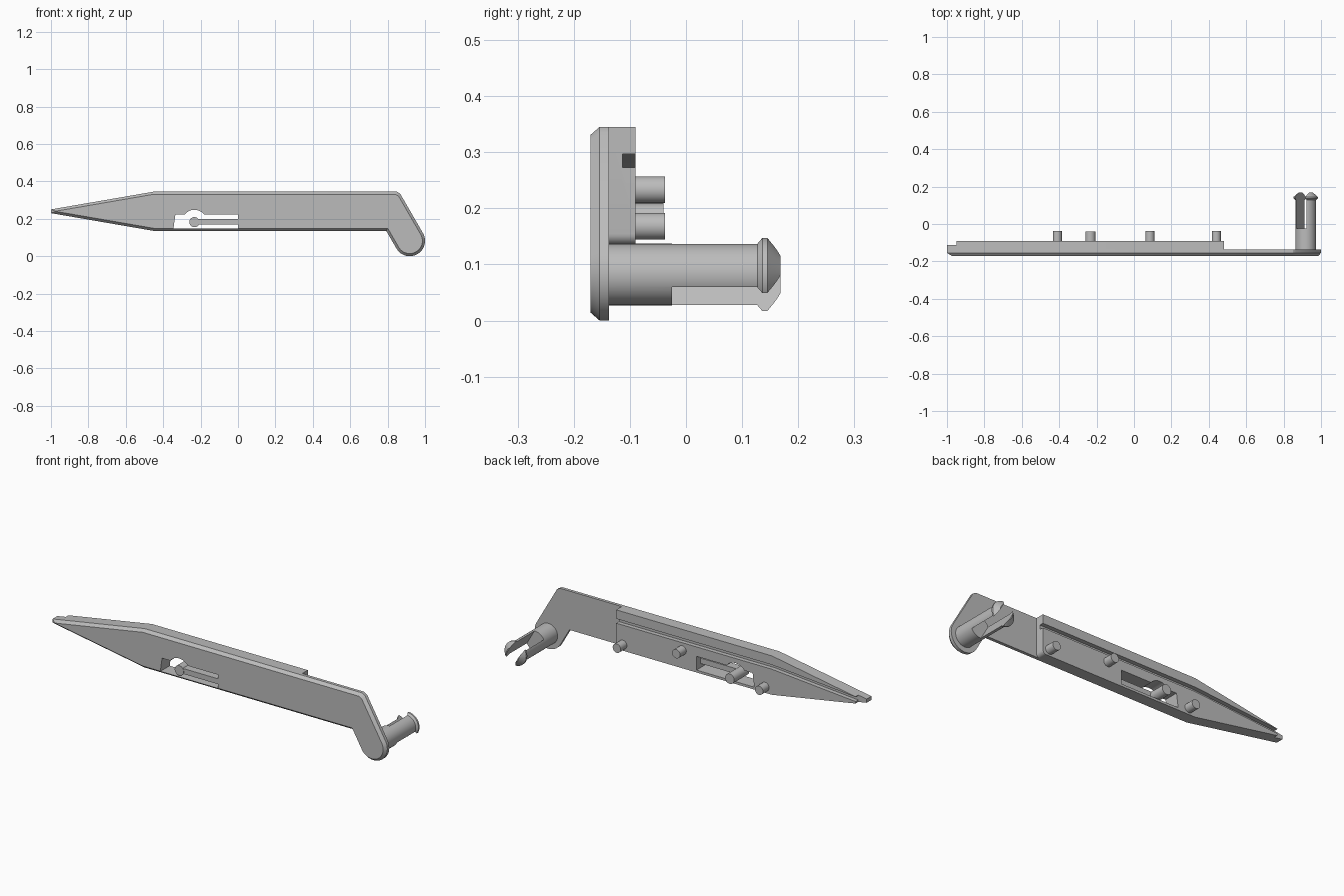
import bpy, bmesh
from math import sin, cos, tan, radians

cube = bpy.data.objects.get("Cube")
if cube:
    bpy.data.objects.remove(cube, do_unlink=True)

grey = bpy.data.materials.new("light grey plastic")
grey.use_nodes = True
colour = (0.5, 0.5, 0.5, 1)
grey.diffuse_color = colour
grey.node_tree.nodes["Principled BSDF"].inputs["Base Color"].default_value = colour


def arc(cx, cz, r, start, end, steps):
    angles = [radians(start + (end - start) * i / steps) for i in range(steps + 1)]
    return [(cx + r * cos(a), cz + r * sin(a)) for a in angles]


def loft(name, rings):
    """Join (y, xz outline) rings into a closed solid."""
    bm = bmesh.new()
    loops = [[bm.verts.new((x, y, z)) for x, z in pts] for y, pts in rings]
    for a, b in zip(loops, loops[1:]):
        for i in range(len(a)):
            j = (i + 1) % len(a)
            bm.faces.new((a[i], a[j], b[j], b[i]))
    bm.faces.new(loops[0])
    bm.faces.new(loops[-1])
    bmesh.ops.remove_doubles(bm, verts=bm.verts, dist=0.00005)
    bmesh.ops.recalc_face_normals(bm, faces=bm.faces)
    mesh = bpy.data.meshes.new(name)
    bm.to_mesh(mesh)
    bm.free()
    mesh.materials.append(grey)
    obj = bpy.data.objects.new(name, mesh)
    bpy.context.collection.objects.link(obj)
    return obj


def prism(name, pts, y0, y1):
    return loft(name, [(y0, pts), (y1, pts)])


def activate(obj):
    bpy.ops.object.select_all(action='DESELECT')
    obj.select_set(True)
    bpy.context.view_layer.objects.active = obj


def cut(obj, cutter):
    activate(obj)
    mod = obj.modifiers.new("cut", 'BOOLEAN')
    mod.operation = 'DIFFERENCE'
    mod.solver = 'EXACT'
    mod.object = cutter
    bpy.ops.object.modifier_apply(modifier=mod.name)


def smooth(obj):
    activate(obj)
    bpy.ops.object.shade_smooth_by_angle(angle=radians(30))


BOTTOM, TOP, SHOULDER = 0.135, 0.345, -0.45
PIVOT_X, PIVOT_Z, PIVOT_R = 0.918, 0.082, 0.082


def plate_outline(d):
    """Face plate outline, inset by d."""
    lo, hi, t = BOTTOM + d, TOP - d, tan(radians(30))
    end = arc(PIVOT_X, PIVOT_Z, PIVOT_R - d, -150, 30, 24)
    inner_x = end[0][0] - (lo - end[0][1]) * t
    outer_x = end[-1][0] - (hi - end[-1][1]) * t
    tip_x, half = (-1, 0.01) if d == 0 else (-0.975, 0.0005)
    return [(tip_x, 0.24 - half), (SHOULDER, lo), (inner_x, lo), *end,
            (outer_x + 0.006, hi - 0.0104), (outer_x - 0.012, hi),
            (SHOULDER, hi), (tip_x, 0.24 + half)]


# Face plate with a chamfered front edge
plate = loft("face_plate", [(-0.17, plate_outline(0.014)),
                            (-0.154, plate_outline(0)), (-0.137, plate_outline(0))])

# Thick body behind the plate, with one rounded lower corner
body = prism("rear_body", [(-1, 0.23), (SHOULDER, BOTTOM),
                           *arc(0.46, BOTTOM + 0.02, 0.02, -90, 0, 6),
                           (0.48, TOP), (SHOULDER, TOP), (-1, 0.25)], -0.137, -0.09)

# Latch opening through both layers
KNOB_X, KNOB_Z = -0.233, 0.182
opening = prism("opening_cutter", [(0, 0.148), (0, 0.222),
                                   *arc(KNOB_X, KNOB_Z, 0.066, 37.3, 142.7, 12),
                                   (-0.335, 0.222), (-0.345, 0.148)], -0.3, 0.1)
# Long groove and the lowered tip
groove = prism("groove_cutter", [(0.6, 0.273), (0.6, 0.297), (SHOULDER, 0.297),
                                 (-1.05, 0.248), (-1.05, 0.224), (SHOULDER, 0.273)],
               -0.113, 0)
tip = prism("tip_cutter", [(-1.1, 0.1), (-0.95, 0.1), (-0.95, 0.4), (-1.1, 0.4)],
            -0.113, 0.05)
cut(plate, opening)
for cutter in (opening, groove, tip):
    cut(body, cutter)

# Spring latch: arm and knob
prism("latch_arm", [(0.003, 0.17), (0.003, 0.199), (KNOB_X, 0.199), (KNOB_X, 0.17)],
      -0.168, -0.125)
smooth(prism("latch_knob", arc(KNOB_X, KNOB_Z, 0.027, 0, 348.75, 31), -0.169, -0.04))

# Locating pins
for i, (x, z) in enumerate([(-0.41, 0.168), (0.085, 0.233), (0.44, 0.168)]):
    smooth(prism(f"locating_pin_{i + 1}", arc(x, z, 0.024, 0, 345, 23), -0.1, -0.037))

# Split pivot post with a snap lip
profile = [(-0.145, 0.055), (0.127, 0.055), (0.136, 0.065), (0.145, 0.065), (0.168, 0.038)]
post = loft("pivot_post", [(y, arc(PIVOT_X, PIVOT_Z, r, 0, 352.5, 47)) for y, r in profile])
u, w = (cos(radians(30)), sin(radians(30))), (-sin(radians(30)), cos(radians(30)))
corners = [(-0.032, -0.1), (0.032, -0.1), (0.032, 0.1), (-0.032, 0.1)]
slot = prism("slot_cutter", [(PIVOT_X + a * u[0] + b * w[0], PIVOT_Z + a * u[1] + b * w[1])
                             for a, b in corners], -0.025, 0.3)
cut(post, slot)

for obj in (plate, body, post):
    smooth(obj)
for cutter in (opening, groove, tip, slot):
    bpy.data.objects.remove(cutter, do_unlink=True)
